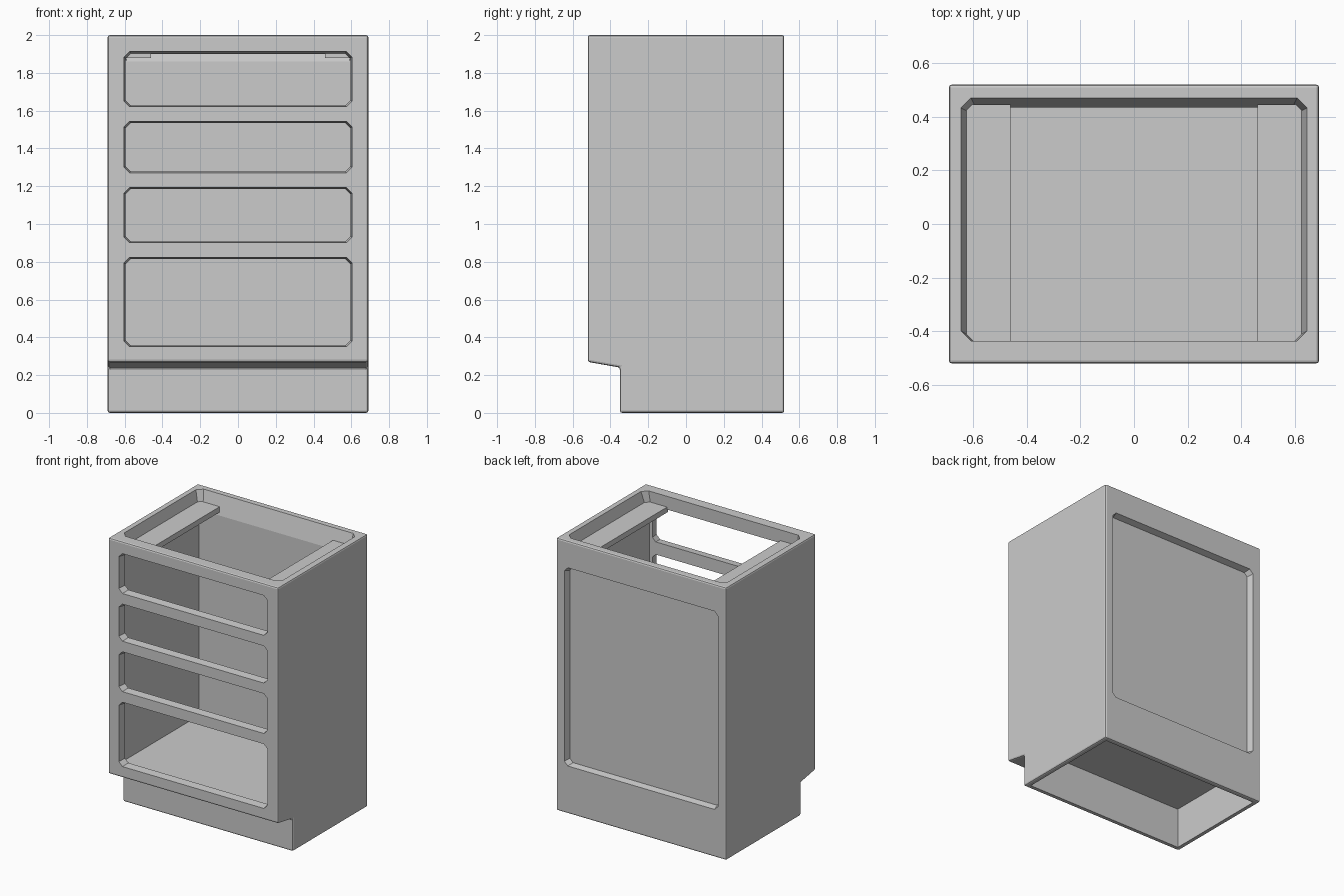
import bpy, bmesh

if "Cube" in bpy.data.objects:
    bpy.data.objects.remove(bpy.data.objects["Cube"], do_unlink=True)

# Single grey finish
grey = bpy.data.materials.new("light_grey")
grey.use_nodes = True
COLOUR = (0.6, 0.6, 0.6, 1)
grey.diffuse_color = COLOUR
grey.node_tree.nodes["Principled BSDF"].inputs["Base Color"].default_value = COLOUR


def loft(name, ring_a, ring_b, bevel=0):
    """Closed solid between two rings of equal length."""
    bm = bmesh.new()
    a = [bm.verts.new(p) for p in ring_a]
    b = [bm.verts.new(p) for p in ring_b]
    bm.faces.new(a)
    bm.faces.new(b)
    for i in range(len(a)):
        j = (i + 1) % len(a)
        bm.faces.new((a[i], a[j], b[j], b[i]))
    bmesh.ops.recalc_face_normals(bm, faces=bm.faces)
    if bevel:
        bmesh.ops.bevel(bm, geom=bm.edges[:], offset=bevel, segments=2,
                        profile=0.5, affect='EDGES', clamp_overlap=True)
    mesh = bpy.data.meshes.new(name)
    bm.to_mesh(mesh)
    bm.free()
    mesh.materials.append(grey)
    obj = bpy.data.objects.new(name, mesh)
    bpy.context.collection.objects.link(obj)
    return obj


def clipped(x0, x1, v0, v1, c):
    """Rectangle with clipped corners."""
    return [(x0 + c, v0), (x1 - c, v0), (x1, v0 + c), (x1, v1 - c),
            (x1 - c, v1), (x0 + c, v1), (x0, v1 - c), (x0, v0 + c)]


def upright(points, y):
    return [(x, y, z) for x, z in points]


def level(points, z):
    return [(x, y, z) for x, y in points]


def box(name, x0, x1, y0, y1, z0, z1, bevel=0):
    rect = [(x0, y0), (x1, y0), (x1, y1), (x0, y1)]
    return loft(name, level(rect, z0), level(rect, z1), bevel)


def cut(body, cutter):
    """Subtract the cutter, bake the result and drop the cutter."""
    cutter.hide_render = True
    mod = body.modifiers.new("cut", 'BOOLEAN')
    mod.operation = 'DIFFERENCE'
    mod.solver = 'EXACT'
    mod.object = cutter
    bpy.context.view_layer.update()
    graph = bpy.context.evaluated_depsgraph_get()
    baked = bpy.data.meshes.new_from_object(body.evaluated_get(graph))
    body.modifiers.clear()
    body.data = baked
    bpy.data.objects.remove(cutter, do_unlink=True)


# Outer carcass with toe notch
side = [(-0.35, 0), (0.52, 0), (0.52, 2), (-0.52, 2), (-0.52, 0.27), (-0.35, 0.24)]
carcass = loft("cabinet_carcass", [(-0.69, y, z) for y, z in side],
               [(0.69, y, z) for y, z in side], 0.012)

# Storage space and hollow plinth
cut(carcass, box("interior_cutter", -0.62, 0.62, -0.46, 0.435, 0.35, 1.88))
cut(carcass, box("plinth_cutter", -0.655, 0.655, -0.315, 0.485, -0.2, 0.3))

# Tapered top opening
cut(carcass, loft("top_cutter",
                  level(clipped(-0.61, 0.61, -0.44, 0.435, 0.02), 1.86),
                  level(clipped(-0.65, 0.65, -0.435, 0.475, 0.04), 2.02)))

# Four drawer openings with eased front edges
for low, high in [(0.36, 0.81), (0.91, 1.18), (1.28, 1.53), (1.63, 1.90)]:
    inner = clipped(-0.59, 0.59, low, high, 0.025)
    outer = clipped(-0.605, 0.605, low - 0.01, high + 0.015, 0.03)
    cut(carcass, loft("drawer_cutter", upright(outer, -0.53), upright(inner, -0.43)))

# Recessed back panel
cut(carcass, loft("back_cutter",
                  upright(clipped(-0.61, 0.61, 0.36, 1.79, 0.025), 0.475),
                  upright(clipped(-0.63, 0.63, 0.345, 1.81, 0.03), 0.54)))
carcass.data.polygons.foreach_set("use_smooth", [False] * len(carcass.data.polygons))

# Flat stretchers along both top sides
for name, s in (("left", 1), ("right", -1)):
    x0, x1 = sorted((s * 0.46, s * 0.64))
    box(name + "_top_stretcher", x0, x1, -0.45, 0.445, 1.88, 1.92)
